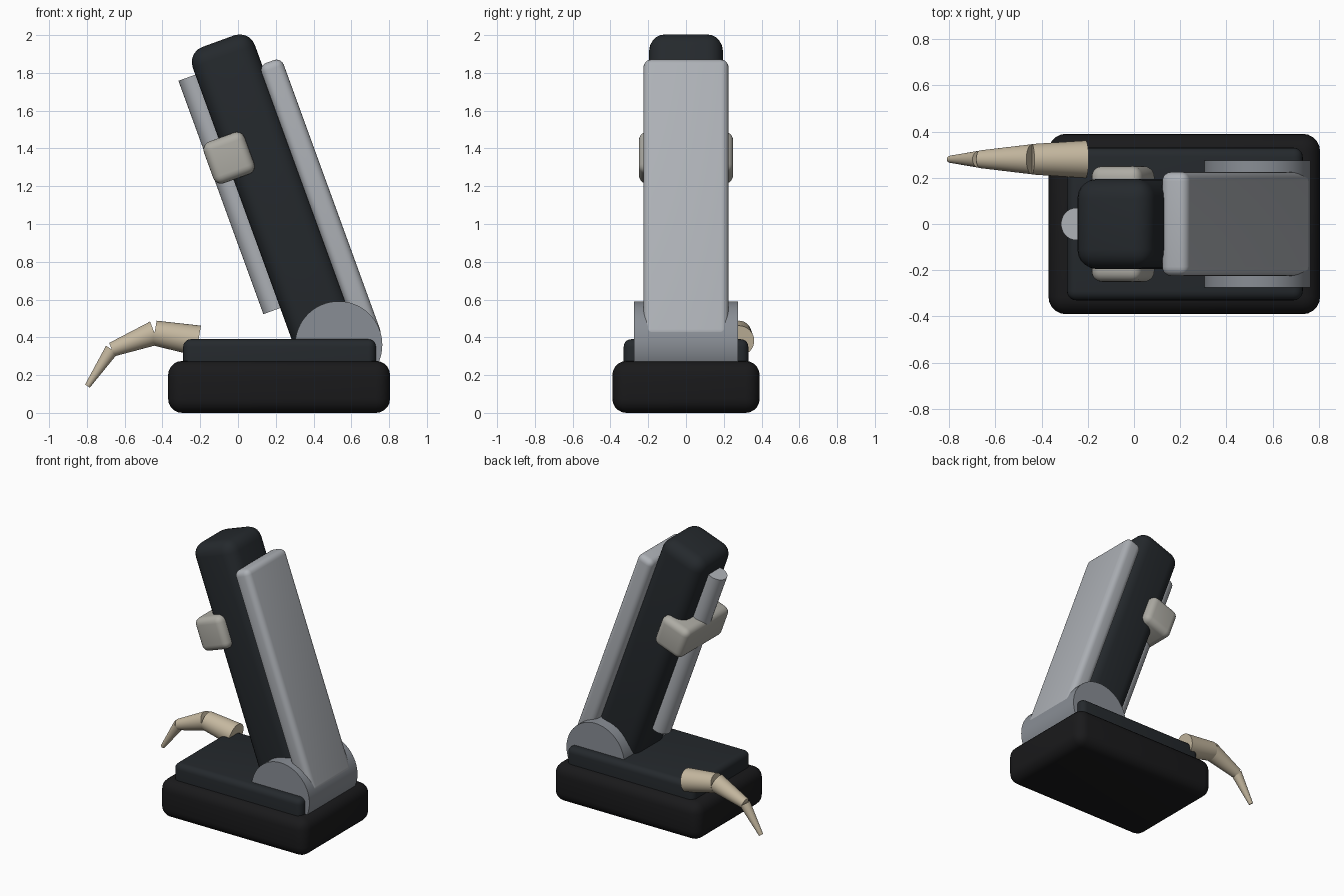
import bpy, math
from mathutils import Vector, Matrix

if "Cube" in bpy.data.objects:
    bpy.data.objects.remove(bpy.data.objects["Cube"])

TILT = math.radians(20)
LEAN = Matrix.Rotation(-TILT, 4, 'Y')  # leaning frame: x = across, z = along the column


def material(name, r, g, b):
    m = bpy.data.materials.new(name)
    m.diffuse_color = (r, g, b, 1)
    m.use_nodes = True
    m.node_tree.nodes["Principled BSDF"].inputs["Base Color"].default_value = m.diffuse_color
    return m


BLACK = material("black", 0.010, 0.010, 0.011)
CHARCOAL = material("charcoal", 0.018, 0.022, 0.026)
SILVER = material("silver", 0.42, 0.44, 0.47)
STEEL = material("steel", 0.25, 0.27, 0.30)
WARM_GREY = material("warm grey", 0.42, 0.41, 0.37)
HORN = material("horn", 0.56, 0.48, 0.35)


def finish(ob, name, mat, angle=35):
    ob.name = name
    ob.data.materials.append(mat)
    bpy.ops.object.shade_smooth_by_angle(angle=math.radians(angle))
    return ob


def box(name, lo, hi, bevel, mat, frame=Matrix()):
    """Rounded box between two corners, placed in the given frame."""
    lo, hi = Vector(lo), Vector(hi)
    bpy.ops.mesh.primitive_cube_add(size=1)
    ob = bpy.context.object
    ob.data.transform(Matrix.Diagonal((*(hi - lo), 1)))
    ob.matrix_world = frame @ Matrix.Translation((lo + hi) / 2)
    mod = ob.modifiers.new("Rounding", 'BEVEL')
    mod.width = bevel
    mod.segments = 5
    bpy.ops.object.modifier_apply(modifier=mod.name)
    return finish(ob, name, mat)


def cone(name, a, b, ra, rb, mat, sides=48):
    """Tapered cylinder from point a to point b."""
    a, b = Vector(a), Vector(b)
    bpy.ops.mesh.primitive_cone_add(vertices=sides, radius1=ra, radius2=rb,
                                    depth=(b - a).length)
    ob = bpy.context.object
    ob.matrix_world = (Matrix.Translation((a + b) / 2)
                       @ (b - a).to_track_quat('Z', 'Y').to_matrix().to_4x4())
    return finish(ob, name, mat)


# Stepped base
box("base", (-0.37, -0.39, 0), (0.805, 0.39, 0.275), 0.075, BLACK)
box("base_deck", (-0.29, -0.33, 0.15), (0.73, 0.33, 0.39), 0.04, CHARCOAL)

# Hinge barrel across the back of the base
cone("hinge", (0.533, -0.275, 0.36), (0.533, 0.275, 0.36), 0.231, 0.231, STEEL, 64)

# Leaning column with its back panel, front rod and clamp
box("column", (0.40, -0.195, 0.12), (0.75, 0.195, 1.885), 0.085, CHARCOAL, LEAN)
box("back_panel", (0.733, -0.225, 0.12), (0.858, 0.225, 1.69), 0.04, SILVER, LEAN)
cone("front_rod", LEAN @ Vector((0.375, 0, 0.445)), LEAN @ Vector((0.375, 0, 1.76)),
     0.07, 0.07, SILVER)
box("clamp", (0.302, -0.25, 1.168), (0.532, 0.25, 1.402), 0.045, WARM_GREY, LEAN)

# Curved tail made of three tapering segments
joints = [(-0.21, 0.382), (-0.442, 0.423), (-0.668, 0.335), (-0.797, 0.142)]
radii = [(0.081, 0.066), (0.065, 0.038), (0.037, 0.015)]
for i, (ra, rb) in enumerate(radii):
    (xa, za), (xb, zb) = joints[i], joints[i + 1]
    cone(f"tail_segment_{i + 1}", (xa, 0.28, za), (xb, 0.28, zb), ra, rb, HORN)
